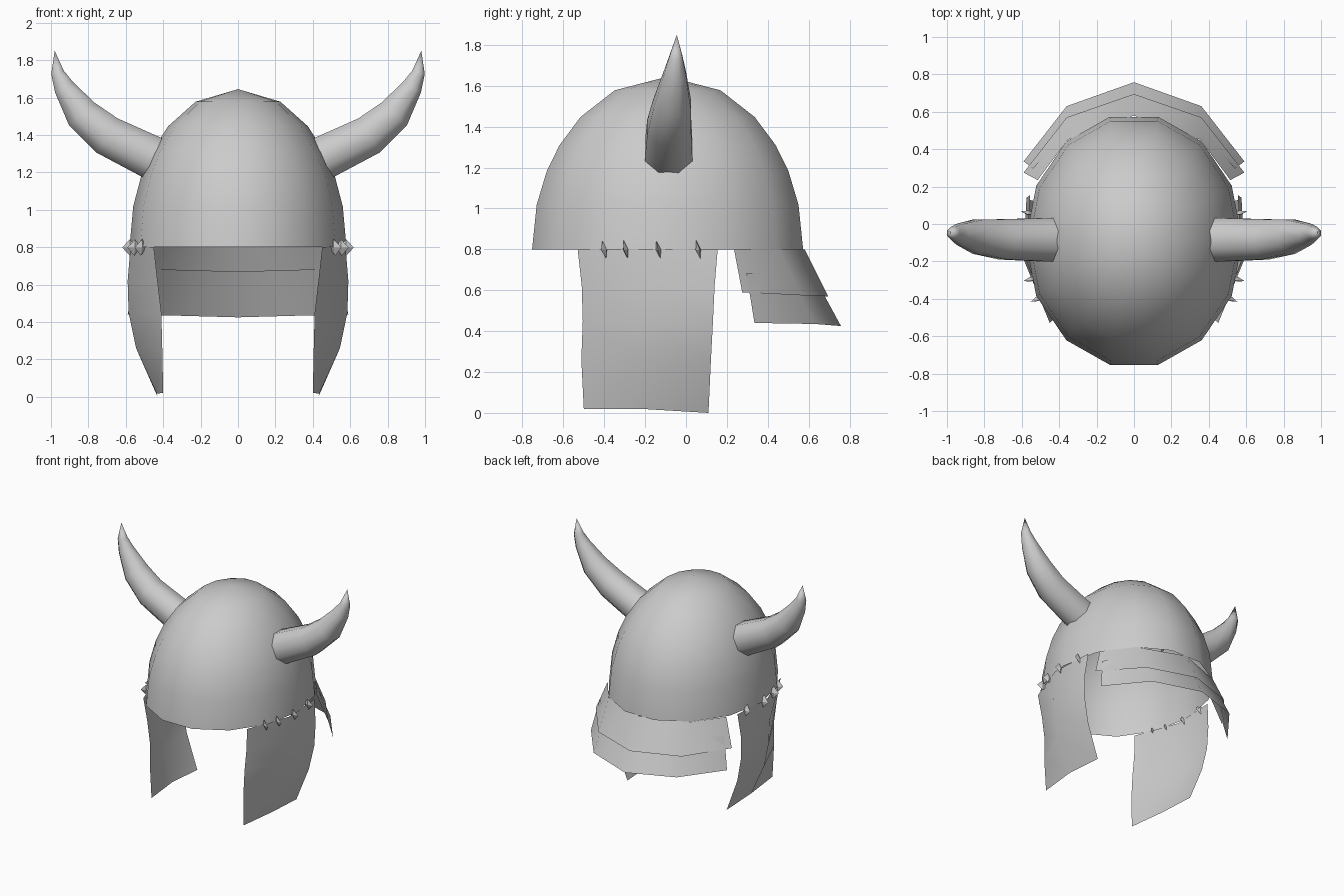
import bpy, bmesh, math
from mathutils import Vector

if "Cube" in bpy.data.objects:
    bpy.data.objects.remove(bpy.data.objects["Cube"])

CY, RX, RY, H, Z0 = -0.09, 0.58, 0.68, 0.845, 0.8


def make(name, verts, faces, mirror=False, angle=40):
    me = bpy.data.meshes.new(name)
    me.from_pydata([tuple(v) for v in verts], [], faces)
    bm = bmesh.new()
    bm.from_mesh(me)
    bmesh.ops.recalc_face_normals(bm, faces=bm.faces)
    bm.to_mesh(me)
    bm.free()
    ob = bpy.data.objects.new(name, me)
    bpy.context.collection.objects.link(ob)
    if mirror:
        m = ob.modifiers.new("Mirror", 'MIRROR')
        m.merge_threshold = 0.0005
    bpy.ops.object.select_all(action='DESELECT')
    ob.select_set(True)
    bpy.context.view_layer.objects.active = ob
    bpy.ops.object.shade_smooth_by_angle(angle=math.radians(angle))
    return ob


def grid(name, rows, angle=40):
    """Sheet through rows of points, mirrored across x."""
    n = len(rows[0])
    faces = [(r * n + c, r * n + c + 1, (r + 1) * n + c + 1, (r + 1) * n + c)
             for r in range(len(rows) - 1) for c in range(n - 1)]
    return make(name, [p for row in rows for p in row], faces, True, angle)


def tube(name, rings, tip, n):
    """Closed rings of n points running to a tip vertex."""
    verts = [p for ring in rings for p in ring] + [tip]
    faces = [(r * n + i, r * n + (i + 1) % n, (r + 1) * n + (i + 1) % n, (r + 1) * n + i)
             for r in range(len(rings) - 1) for i in range(n)]
    last = (len(rings) - 1) * n
    faces += [(last + i, last + (i + 1) % n, len(verts) - 1) for i in range(n)]
    return verts, faces


# Dome: 14-sided half ellipsoid, open below
N = 14
rings = []
for e in (0, 15, 27, 37, 50, 67):
    e = math.radians(e)
    rings.append([Vector((RX * math.cos(e) * math.sin(a), CY + RY * math.cos(e) * math.cos(a),
                          Z0 + H * math.sin(e)))
                  for a in (2 * math.pi * (i + 0.5) / N for i in range(N))])
make("dome", *tube("dome", rings, Vector((0, CY, Z0 + H)), N), angle=50)

# Curved horns: octagonal sections along a path
path = [(0.44, 1.27, -0.085, 0.122), (0.70, 1.397, -0.082, 0.112), (0.835, 1.512, -0.068, 0.095),
        (0.93, 1.655, -0.055, 0.058), (0.965, 1.735, -0.05, 0.036)]
tip = Vector((0.98, -0.045, 1.85))
pts = [Vector((x, y, z)) for x, z, y, r in path] + [tip]
rings = []
for i, (x, z, y, r) in enumerate(path):
    t = (pts[i + 1] - pts[max(i - 1, 0)]).normalized()
    u = Vector((0, 1, 0))
    v = t.cross(u).normalized()
    rings.append([pts[i] + r * 1.04 * (math.cos(a) * u + math.sin(a) * v)
                  for a in (math.pi * (k + 0.5) / 4 for k in range(8))])
make("horns", *tube("horns", rings, tip, 8), mirror=True, angle=60)

# Cheek guards, curving inward at the bottom
grid("cheek_guards", [
    [(0.45, -0.53, 0.8), (0.575, -0.19, 0.8), (0.555, 0.155, 0.8)],
    [(0.43, -0.51, 0.62), (0.59, -0.19, 0.62), (0.575, 0.14, 0.62)],
    [(0.41, -0.505, 0.45), (0.585, -0.19, 0.45), (0.57, 0.132, 0.45)],
    [(0.405, -0.512, 0.26), (0.545, -0.19, 0.26), (0.53, 0.122, 0.26)],
    [(0.40, -0.50, 0.02), (0.435, -0.19, 0.018), (0.43, 0.11, 0.0)]])

# Overlapping neck plates
grid("upper_neck_plate", [
    [(0, 0.58, 0.8), (0.355, 0.45, 0.8), (0.515, 0.235, 0.8)],
    [(0, 0.695, 0.57), (0.36, 0.57, 0.575), (0.59, 0.275, 0.59)]])
grid("lower_neck_plate", [
    [(0, 0.625, 0.67), (0.35, 0.505, 0.68), (0.54, 0.295, 0.685)],
    [(0, 0.758, 0.425), (0.36, 0.63, 0.435), (0.59, 0.335, 0.44)]])

# Lacing stitches joining the guards to the dome
verts, faces = [], []
for y in (-0.40, -0.295, -0.135, 0.06):
    s = (y - CY) / RY
    x = RX * math.sqrt(1 - s * s)
    out = Vector((x / RX ** 2, (y - CY) / RY ** 2, 0)).normalized()
    side = Vector((-out.y, out.x, 0))
    c = Vector((x, y, Z0 - 0.002))
    b = len(verts)
    verts += [c + out * 0.04, c + Vector((0, 0, 0.045)) - side * 0.01, c - out * 0.035,
              c - Vector((0, 0, 0.043)) + side * 0.01, c + side * 0.013, c - side * 0.013]
    for i in range(4):
        j = (i + 1) % 4
        faces += [(b + i, b + j, b + 4), (b + j, b + i, b + 5)]
make("lacing_stitches", verts, faces, mirror=True, angle=20)
